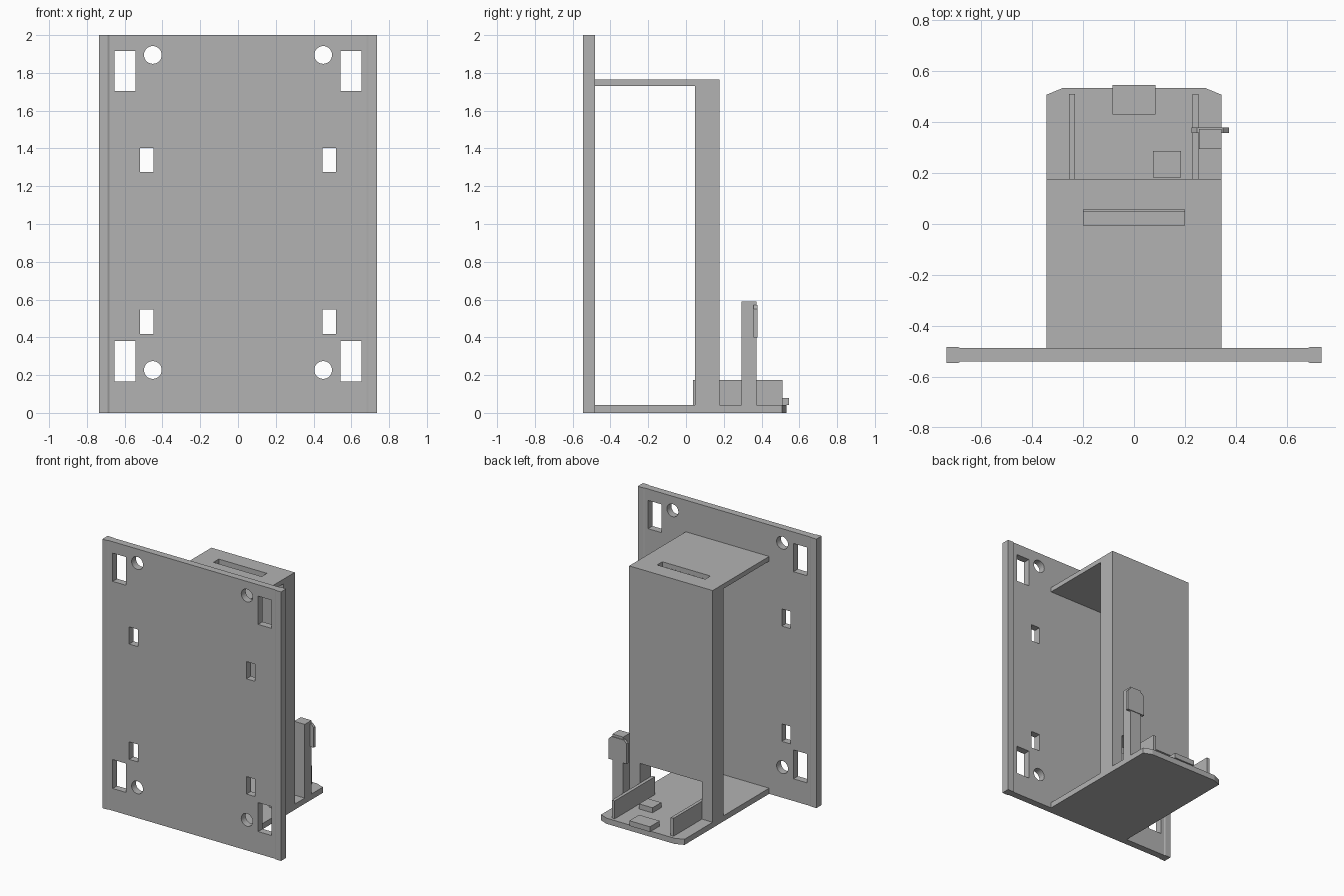
import bpy
import bmesh
from math import pi, cos, sin
from mathutils import Vector

cube = bpy.data.objects.get("Cube")
if cube:
    bpy.data.objects.remove(cube, do_unlink=True)

grey = bpy.data.materials.new("plain grey")
grey.use_nodes = True
grey.diffuse_color = (0.45, 0.45, 0.45, 1)
grey.node_tree.nodes["Principled BSDF"].inputs["Base Color"].default_value = grey.diffuse_color


def add_prism(bm, outline, axis, low, high):
    """Extrude a 2D outline along x, y or z."""
    def place(p, d):
        q = list(p)
        q.insert("xyz".index(axis), d)
        return Vector(q)
    face = bm.faces.new([bm.verts.new(place(p, low)) for p in outline])
    new = bmesh.ops.extrude_face_region(bm, geom=[face])["geom"]
    shift = place((0, 0), high - low)
    bmesh.ops.translate(bm, vec=shift, verts=[v for v in new if isinstance(v, bmesh.types.BMVert)])


def rect(a0, a1, b0, b1):
    return [(a0, b0), (a1, b0), (a1, b1), (a0, b1)]


def make(name, *prisms):
    bm = bmesh.new()
    for prism in prisms:
        add_prism(bm, *prism)
    bmesh.ops.recalc_face_normals(bm, faces=bm.faces)
    mesh = bpy.data.meshes.new(name)
    bm.to_mesh(mesh)
    bm.free()
    mesh.materials.append(grey)
    obj = bpy.data.objects.new(name, mesh)
    bpy.context.collection.objects.link(obj)
    return obj


def cut(obj, *prisms):
    cutter = make("cutter", *prisms)
    cutter.hide_render = True
    mod = obj.modifiers.new("openings", "BOOLEAN")
    mod.operation, mod.solver, mod.object = "DIFFERENCE", "EXACT", cutter
    bpy.context.view_layer.objects.active = obj
    bpy.ops.object.modifier_apply(modifier=mod.name)
    bpy.data.objects.remove(cutter, do_unlink=True)


# Mounting plate, slightly thicker along both side edges
half = [(0.735, -0.545), (0.69, -0.545), (0.68, -0.539)]
back = [(0.68, -0.487), (0.69, -0.483), (0.735, -0.483)]
mirror = lambda pts: [(-x, y) for x, y in reversed(pts)]
plate = make("mounting_plate", (half + mirror(half) + mirror(back) + back, "z", 0, 2))

# Fixing slots, clip windows and screw holes
holes = []
for side in (-1, 1):
    for x0, x1, z0, z1 in ((0.543, 0.653, 1.705, 1.915), (0.543, 0.653, 0.165, 0.38),
                           (0.447, 0.518, 1.275, 1.403), (0.447, 0.518, 0.418, 0.548)):
        a, b = sorted((side * x0, side * x1))
        holes.append((rect(a, b, z0, z1), "y", -0.7, -0.4))
    for z in (1.895, 0.227):
        ring = [(side * 0.451 + 0.047 * cos(i * pi / 16), z + 0.047 * sin(i * pi / 16)) for i in range(32)]
        holes.append((ring, "y", -0.7, -0.4))
cut(plate, *holes)
for poly in plate.data.polygons:
    poly.use_smooth = False

# Tall back wall and roof in one profile, with roof slot and doorway
profile = [(-0.487, 1.73), (0.047, 1.73), (0.047, 0.04), (0.177, 0.04), (0.177, 1.765), (-0.487, 1.765)]
tower = make("tower", (profile, "x", -0.343, 0.343))
cut(tower,
    (rect(-0.198, 0.198, -0.005, 0.057), "z", 1.7, 1.9),
    (rect(-0.255, 0.255, -0.1, 0.3), "z", 0.0, 0.32))

# Floor with clipped rear corners
make("floor", ([(-0.343, -0.487), (0.343, -0.487), (0.343, 0.507), (0.28, 0.533),
                (-0.28, 0.533), (-0.343, 0.507)], "z", 0, 0.042))

# Guide ribs running through the doorway
for name, x in (("right_rib", -0.243), ("left_rib", 0.241)):
    make(name, (rect(x - 0.012, x + 0.012, 0.038, 0.51), "z", 0.04, 0.175))

# Low stops on the floor
make("rear_stop", (rect(-0.085, 0.085, 0.43, 0.545), "z", 0.042, 0.08))
make("inner_stop", (rect(0.075, 0.185, 0.183, 0.287), "z", 0.04, 0.08))

# Upright post with a wider head plate
make("post", (rect(0.255, 0.343, 0.294, 0.373), "z", 0.04, 0.59))
head = [(0.225, 0.4), (0.372, 0.4), (0.372, 0.55), (0.35, 0.572), (0.247, 0.572), (0.225, 0.55)]
make("post_head", (head, "y", 0.357, 0.378))
